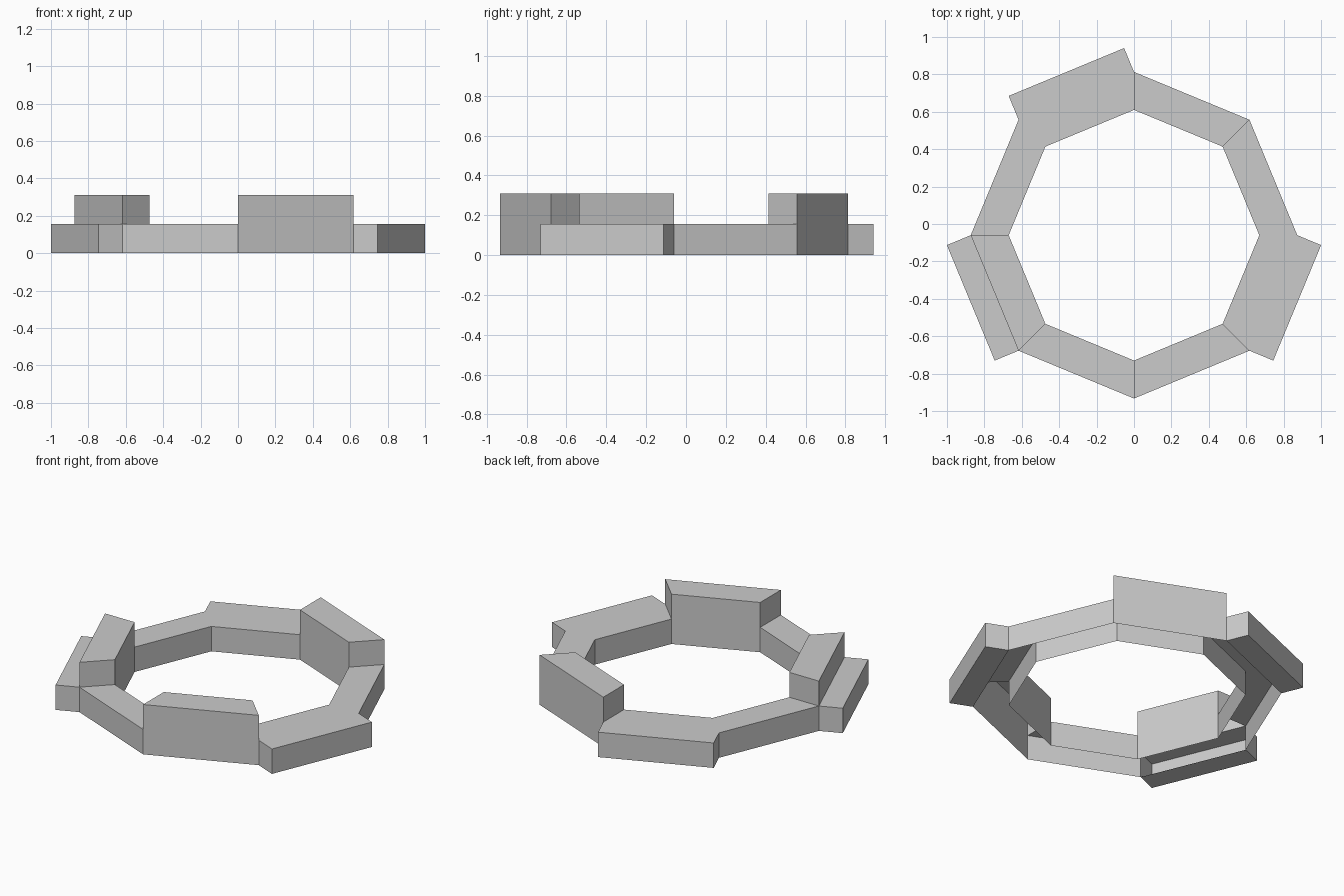
import bpy, bmesh
from math import cos, sin, pi
from mathutils import Vector

cube = bpy.data.objects.get("Cube")
if cube:
    bpy.data.objects.remove(cube, do_unlink=True)

SIDES = 8
OUTER, INNER = 0.873, 0.67
CENTRE_Y = -0.06
HEIGHT = 0.155
DEPTH = 0.138
RAISED = (1, 4, 6)      # segments, counted anticlockwise from +x
WIDENED = (2, 4, 7)

grey = bpy.data.materials.new("light_grey")
grey.use_nodes = True
colour = (0.6, 0.6, 0.6, 1)
grey.diffuse_color = colour
grey.node_tree.nodes["Principled BSDF"].inputs["Base Color"].default_value = colour

bm = bmesh.new()


def corner_ring(radius, z):
    return [bm.verts.new((radius * cos(2 * pi * i / SIDES),
                          CENTRE_Y + radius * sin(2 * pi * i / SIDES), z))
            for i in range(SIDES)]


def pull(face, offset):
    """Extrude one face, leaving an open hollow behind it."""
    new = bmesh.ops.extrude_discrete_faces(bm, faces=[face])["faces"]
    bmesh.ops.translate(bm, verts=new[0].verts[:], vec=offset)


# Octagonal shell with an open underside
rings = [corner_ring(r, z) for r, z in
         ((OUTER, 0), (OUTER, HEIGHT), (INNER, HEIGHT), (INNER, 0))]
walls, tops = [], []
for i in range(SIDES):
    j = (i + 1) % SIDES
    strip = [bm.faces.new((a[i], a[j], b[j], b[i]))
             for a, b in zip(rings, rings[1:])]
    walls.append(strip[0])
    tops.append(strip[1])

# Raised blocks and outward steps
for i in RAISED:
    pull(tops[i], Vector((0, 0, HEIGHT)))
for i in WIDENED:
    angle = 2 * pi * (i + 0.5) / SIDES
    pull(walls[i], Vector((cos(angle), sin(angle), 0)) * DEPTH)

bm.normal_update()
mesh = bpy.data.meshes.new("octagonal_ring")
bm.to_mesh(mesh)
bm.free()
mesh.materials.append(grey)
ring = bpy.data.objects.new("octagonal_ring", mesh)
bpy.context.collection.objects.link(ring)
